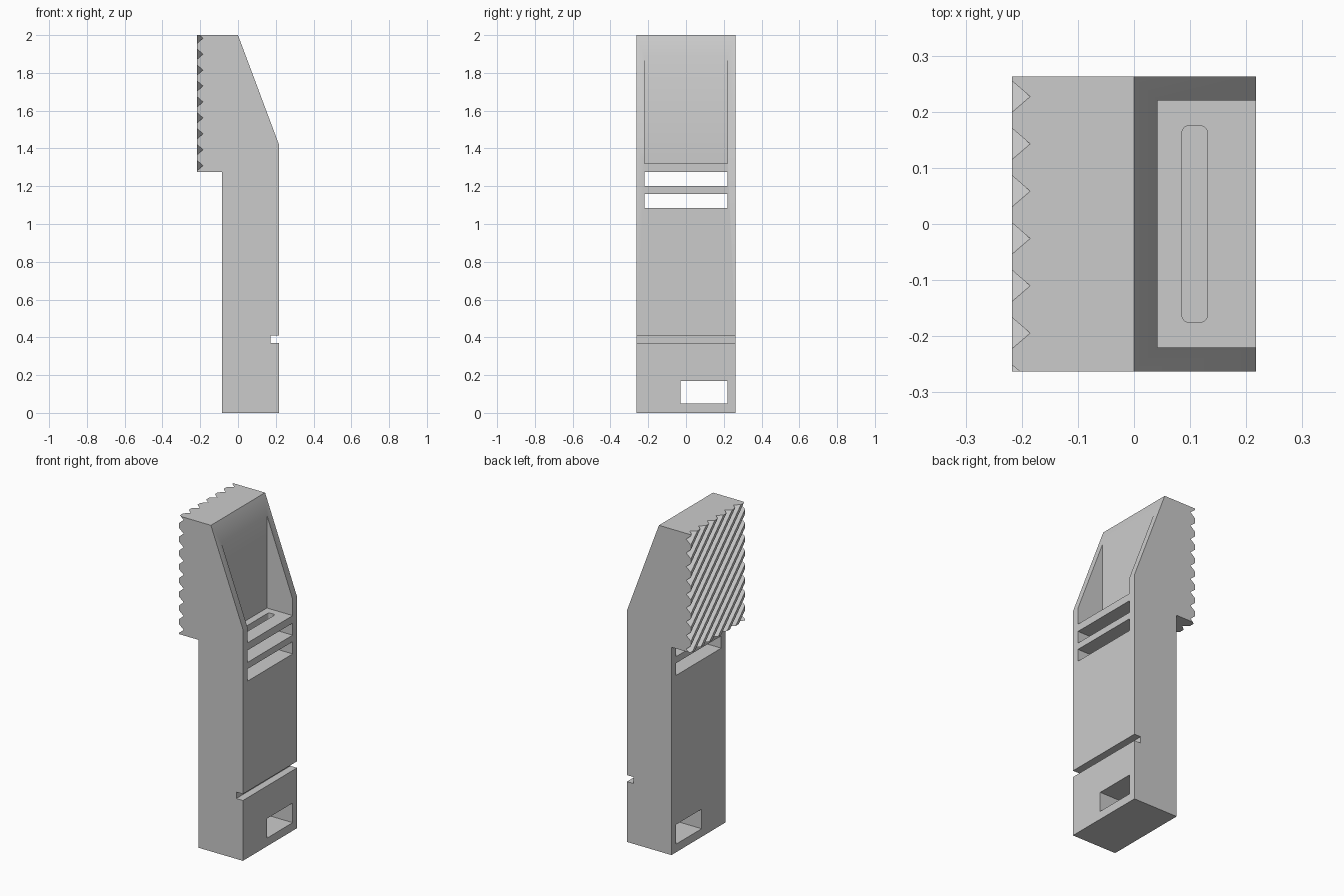
import bpy, bmesh, math
from mathutils import Vector

default = bpy.data.objects.get("Cube")
if default:
    bpy.data.objects.remove(default, do_unlink=True)

W = 0.2625      # half width of the body
X = 0.217       # half depth of the body
INNER = 0.22    # half width of the openings

grey = bpy.data.materials.new("light grey")
grey.use_nodes = True
COLOUR = (0.6, 0.6, 0.6, 1)
grey.diffuse_color = COLOUR
grey.node_tree.nodes["Principled BSDF"].inputs["Base Color"].default_value = COLOUR


def make_object(name, bm):
    bmesh.ops.recalc_face_normals(bm, faces=bm.faces)
    mesh = bpy.data.meshes.new(name)
    bm.to_mesh(mesh)
    bm.free()
    mesh.materials.append(grey)
    obj = bpy.data.objects.new(name, mesh)
    bpy.context.collection.objects.link(obj)
    return obj


def add_prism(bm, outline, direction):
    """Extrude a closed outline of 3D points along a direction."""
    face = bm.faces.new([bm.verts.new(p) for p in outline])
    result = bmesh.ops.extrude_face_region(bm, geom=[face], use_keep_orig=True)
    moved = [v for v in result["geom"] if isinstance(v, bmesh.types.BMVert)]
    bmesh.ops.translate(bm, verts=moved, vec=Vector(direction))


def prism(name, outline, direction):
    bm = bmesh.new()
    add_prism(bm, outline, direction)
    return make_object(name, bm)


def box(name, x0, x1, y0, y1, z0, z1):
    return prism(name, [(x0, y0, z0), (x1, y0, z0), (x1, y1, z0), (x0, y1, z0)],
                 (0, 0, z1 - z0))


# Body: side profile with a sloped head and a locking notch
profile = [(-0.085, 0), (X, 0), (X, 0.37), (0.172, 0.37), (0.172, 0.41), (X, 0.41),
           (X, 1.42), (0, 2), (-X, 2), (-X, 1.275), (-0.085, 1.275)]
body = prism("clip_body", [(x, -W, z) for x, z in profile], (0, 2 * W, 0))

# Recess in the sloped head, cross slots and the offset window
cutters = [
    box("head_recess", 0.042, 0.4, -INNER, INNER, 1.32, 2.1),
    box("upper_slot", -0.3, 0.3, -INNER, INNER, 1.2, 1.274),
    box("lower_slot", -0.3, 0.3, -INNER, INNER, 1.085, 1.16),
    box("base_window", -0.3, 0.3, -0.03, INNER, 0.05, 0.17),
]

# Rounded slot through the recess floor
outline = []
radius, cx, half_x, half_y = 0.012, 0.108, 0.0225, 0.175
for i, (sx, sy) in enumerate([(1, 1), (-1, 1), (-1, -1), (1, -1)]):
    for step in range(5):
        a = math.pi / 2 * (i + step / 4)
        outline.append((cx + sx * (half_x - radius) + radius * math.cos(a),
                        sy * (half_y - radius) + radius * math.sin(a), 1.24))
cutters.append(prism("floor_slot", outline, (0, 0, 0.12)))

# Diagonal V grooves of the grip
bm = bmesh.new()
run = 0.35
for k in range(15):
    z = 2.227 - 0.0843 * k + run
    add_prism(bm, [(-0.185, -run, z), (-0.221, -run, z + 0.031), (-0.221, -run, z - 0.031)],
              (0, 2 * run, -2 * run))
cutters.append(make_object("grip_grooves", bm))

# Cut everything out of the body
bpy.context.view_layer.objects.active = body
for cutter in cutters:
    mod = body.modifiers.new(cutter.name, "BOOLEAN")
    mod.operation = "DIFFERENCE"
    mod.solver = "EXACT"
    mod.object = cutter
    bpy.ops.object.modifier_apply(modifier=mod.name)
    bpy.data.objects.remove(cutter, do_unlink=True)

# Smooth shading with sharp edges kept
for obj in bpy.context.selected_objects:
    obj.select_set(False)
body.select_set(True)
bpy.ops.object.shade_smooth_by_angle(angle=math.radians(30))
